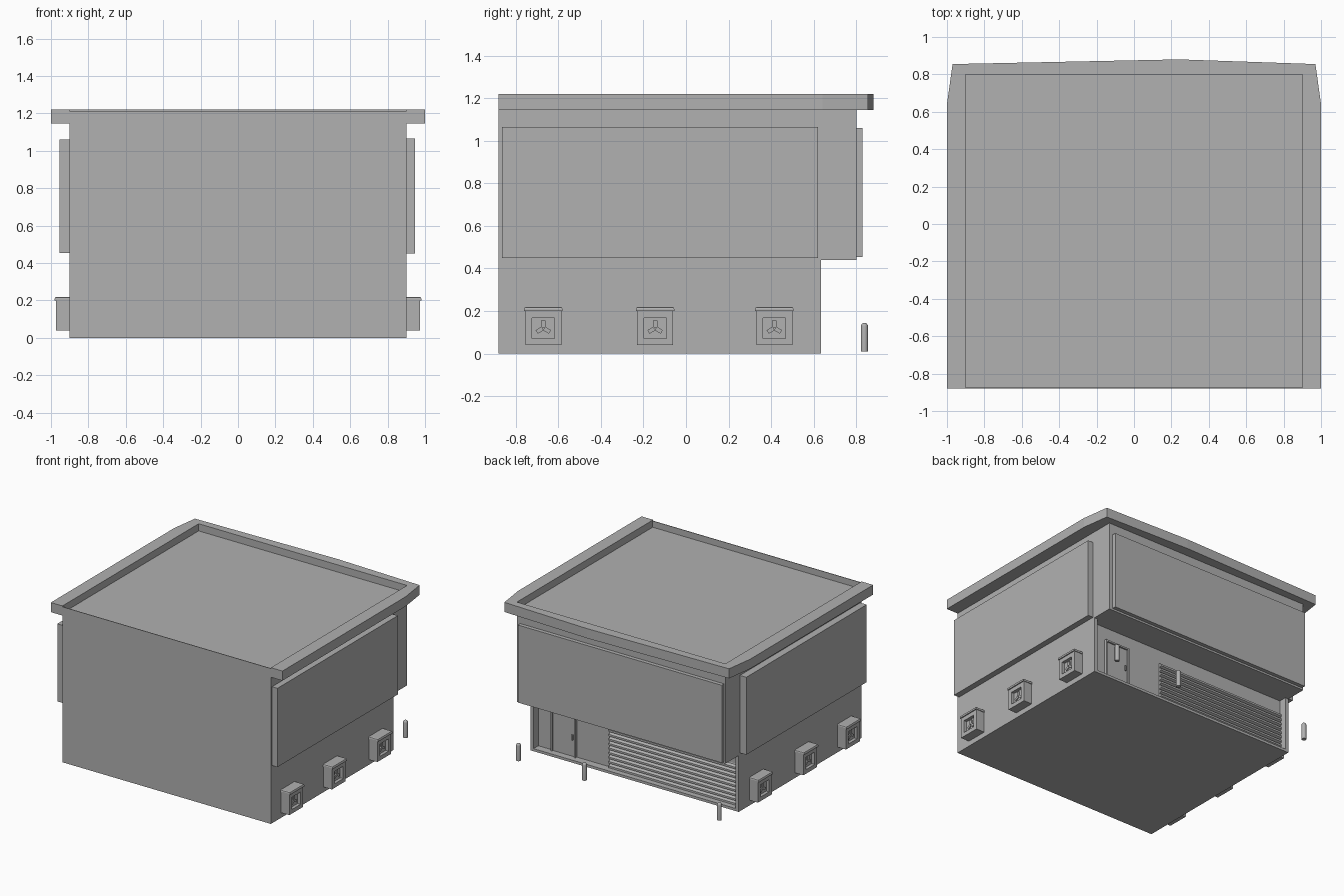
import bpy, bmesh, math
from mathutils import Vector, Matrix

cube = bpy.data.objects.get("Cube")
if cube:
    bpy.data.objects.remove(cube, do_unlink=True)

grey = bpy.data.materials.new("plain grey")
grey.use_nodes = True
colour = (0.44, 0.44, 0.44, 1)
grey.diffuse_color = colour
grey.node_tree.nodes["Principled BSDF"].inputs["Base Color"].default_value = colour


def finish(name, bm):
    bmesh.ops.recalc_face_normals(bm, faces=bm.faces[:])
    mesh = bpy.data.meshes.new(name)
    bm.to_mesh(mesh)
    bm.free()
    mesh.materials.append(grey)
    obj = bpy.data.objects.new(name, mesh)
    bpy.context.scene.collection.objects.link(obj)
    return obj


def add_box(bm, x, y, z):
    size = [b - a for a, b in (x, y, z)]
    centre = [(a + b) / 2 for a, b in (x, y, z)]
    m = Matrix.Translation(centre) @ Matrix.Diagonal((*size, 1))
    return bmesh.ops.create_cube(bm, size=1, matrix=m)["verts"]


def box(name, x, y, z):
    bm = bmesh.new()
    add_box(bm, x, y, z)
    return finish(name, bm)


def prism(name, points, offset):
    bm = bmesh.new()
    face = bm.faces.new([bm.verts.new(p) for p in points])
    ext = bmesh.ops.extrude_face_region(bm, geom=[face], use_keep_orig=True)
    verts = [v for v in ext["geom"] if isinstance(v, bmesh.types.BMVert)]
    bmesh.ops.translate(bm, verts=verts, vec=offset)
    return finish(name, bm)


# Main building: side profile with overhanging upper floor
W, FRONT, BACK, STEP, WALL = 0.9, -0.88, 0.8, 0.635, 0.575
EAVE, ROOF, TOP, OVER = 1.145, 1.164, 1.22, 0.44
profile = [(FRONT, 0), (WALL, 0), (WALL, OVER), (BACK, OVER), (BACK, ROOF), (FRONT, ROOF)]
prism("building_body", [(-W, y, z) for y, z in profile], (2 * W, 0, 0))

# Frame around the recessed lower back wall
box("recess_sill", (-W, W), (WALL, STEP), (0, 0.02))
for side, s in (("left", 1), ("right", -1)):
    box(side + "_recess_cheek", sorted((s * 0.872, s * W)), (WALL, STEP), (0.02, OVER))

# Roof rim, open at the front, closed there by a thin lip
half = [(W, FRONT), (1, FRONT), (1, 0.64), (0.97, 0.855)]
other = [(-x, y) for x, y in reversed(half)]
rim = half[1:] + [(0.24, 0.88)] + other[:-1]
rim += [(-W, FRONT), (-W, BACK), (W, BACK), (W, FRONT)]
prism("roof_rim", [(x, y, EAVE) for x, y in rim], (0, 0, TOP - EAVE))
box("front_roof_lip", (-W, W), (FRONT, FRONT + 0.005), (ROOF, 1.213))

# Large wall panels
box("left_panel", (W, 0.946), (-0.865, 0.62), (0.45, 1.065))
box("right_panel", (-0.955, -W), (-0.865, 0.62), (0.455, 1.06))
box("back_panel", (-0.89, 0.87), (BACK, 0.83), (0.455, 1.06))

# Slatted roller door
slats, low, high = 9, 0.02, 0.337
pitch = (high - low) / slats
saw = [(WALL, low)]
for i in range(slats):
    z = low + i * pitch
    saw += [(WALL + 0.022, z + 0.003), (WALL + 0.022, z + pitch * 0.5), (WALL + 0.003, z + pitch * 0.8)]
saw.append((WALL, high))
prism("roller_door", [(-0.87, y, z) for y, z in saw], (1.12, 0, 0))

# Entrance door with frame and handle
box("entrance_door", (0.55, 0.745), (WALL, WALL + 0.006), (0.02, 0.33))
bm = bmesh.new()
for x, z in (((0.54, 0.553), (0.02, 0.337)), ((0.742, 0.755), (0.02, 0.337)),
             ((0.553, 0.742), (0.324, 0.337))):
    add_box(bm, x, (WALL, WALL + 0.018), z)
finish("entrance_door_frame", bm)
box("door_handle", (0.565, 0.575), (WALL, WALL + 0.018), (0.15, 0.19))


# Ventilation units: housing with a square opening, lid and fan
def vent(name, s, y):
    bm = bmesh.new()
    add_box(bm, (W, 0.972), (y - 0.085, y + 0.085), (0.04, 0.2))
    bm.faces.ensure_lookup_table()
    outer = max(bm.faces, key=lambda f: f.calc_center_median().x)
    bmesh.ops.inset_individual(bm, faces=[outer], thickness=0.045)
    ext = bmesh.ops.extrude_face_region(bm, geom=[outer])
    pit = [v for v in ext["geom"] if isinstance(v, bmesh.types.BMVert)]
    bmesh.ops.translate(bm, verts=pit, vec=(-0.025, 0, 0))
    if outer.is_valid:
        bmesh.ops.delete(bm, geom=[outer], context="FACES_ONLY")
    # Lid with softened top edges
    lid = add_box(bm, (W, 0.98), (y - 0.09, y + 0.09), (0.2, 0.22))
    edges = {e for v in lid for e in v.link_edges
             if all(p.co.z > 0.21 for p in e.verts) and any(p.co.x > W + 0.01 for p in e.verts)}
    bmesh.ops.bevel(bm, geom=list(edges), offset=0.01, segments=2, affect="EDGES", profile=0.5)
    # Three blades around the middle
    for k in range(3):
        blade = add_box(bm, (0.948, 0.956), (-0.01, 0.01), (0.004, 0.036))
        turn = Matrix.Rotation(math.tau * k / 3, 4, "X")
        bmesh.ops.transform(bm, matrix=Matrix.Translation((0, y, 0.12)) @ turn, verts=blade)
    if s < 0:
        bmesh.ops.scale(bm, vec=(-1, 1, 1), verts=bm.verts[:])
    finish(name, bm)


for side, s in (("left", 1), ("right", -1)):
    for place, y in (("front", -0.67), ("middle", -0.145), ("back", 0.415)):
        vent(f"{side}_{place}_vent", s, y)


# Round-topped bollards
def bollard(name, x):
    r, base, top = 0.017, 0.01, 0.145
    bm = bmesh.new()
    pts = [(0, base), (r, base)]
    pts += [(r * math.cos(a), top - r + r * math.sin(a)) for a in (math.pi / 8 * i for i in range(5))]
    verts = [bm.verts.new((px, 0, pz)) for px, pz in pts]
    edges = [bm.edges.new(pair) for pair in zip(verts, verts[1:])]
    bmesh.ops.spin(bm, geom=verts + edges, cent=(0, 0, 0), axis=(0, 0, 1), angle=math.tau, steps=16)
    bmesh.ops.remove_doubles(bm, verts=bm.verts[:], dist=0.0002)
    bmesh.ops.translate(bm, verts=bm.verts[:], vec=(x, 0.838, 0))
    obj = finish(name, bm)
    bpy.ops.object.select_all(action="DESELECT")
    obj.select_set(True)
    bpy.context.view_layer.objects.active = obj
    bpy.ops.object.shade_smooth_by_angle(angle=math.radians(40))


for place, x in (("left", 0.86), ("middle", 0.29), ("right", -0.875)):
    bollard(place + "_bollard", x)
